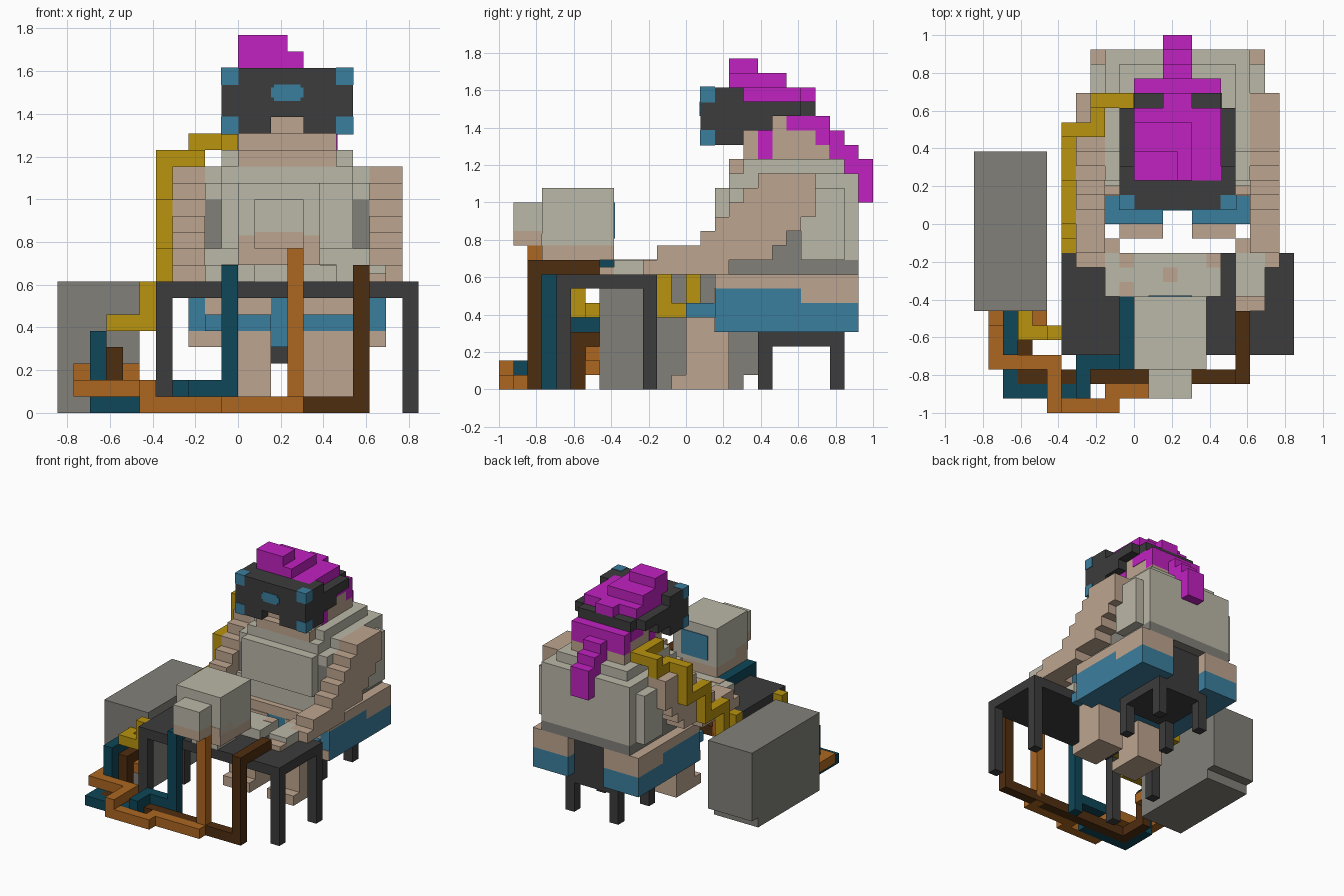
import bpy, bmesh
from mathutils import Vector

cube = bpy.data.objects.get("Cube")
if cube:
    bpy.data.objects.remove(cube, do_unlink=True)

U = 1 / 13   # size of one block
MID = 3      # mirror plane of the seated figure, in blocks


def lin(c):
    c /= 255
    return c / 12.92 if c <= 0.04045 else ((c + 0.055) / 1.055) ** 2.4


def material(name, *rgb):
    m = bpy.data.materials.new(name)
    col = [lin(c) for c in rgb] + [1]
    m.diffuse_color = col
    m.use_nodes = True
    for n in m.node_tree.nodes:
        if n.type == 'BSDF_PRINCIPLED':
            n.inputs["Base Color"].default_value = col
    return m


CHAR = material("charcoal", 60, 60, 60)
LIGHT = material("light grey", 187, 184, 168)
MIDG = material("mid grey", 130, 128, 121)
SKIN = material("skin", 189, 165, 143)
BLUE = material("blue", 59, 126, 158)
PINK = material("magenta", 193, 33, 193)
TEAL = material("teal", 14, 71, 88)
ORANGE = material("orange", 172, 103, 33)
BROWN = material("brown", 79, 45, 16)
YELLOW = material("yellow", 184, 147, 14)


def part(name, mat, *boxes, mirror=False):
    """Blocks (x0, x1, y0, y1, z0, z1) joined in one object."""
    boxes = list(boxes)
    if mirror:
        boxes += [(2 * MID - b[1], 2 * MID - b[0], *b[2:]) for b in boxes]
    bm = bmesh.new()
    for b in boxes:
        vs = bmesh.ops.create_cube(bm, size=1)["verts"]
        for v in vs:
            v.co = Vector(b[2 * i + (v.co[i] > 0)] * U for i in range(3))
    me = bpy.data.meshes.new(name)
    bm.to_mesh(me)
    bm.free()
    me.materials.append(mat)
    ob = bpy.data.objects.new(name, me)
    bpy.context.collection.objects.link(ob)
    return ob


def cable(name, mat, *pts):
    """One-block-thick cable through block positions."""
    boxes = []
    for a, b in zip(pts, pts[1:]):
        box = []
        for i in range(3):
            box += [min(a[i], b[i]), max(a[i], b[i]) + 1]
        boxes.append(box)
    part(name, mat, *boxes)


def table_legs(x0, x1, y0, y1, h):
    return [(x, x + 1, y, y + 1, 0, h) for x in (x0, x1 - 1) for y in (y0, y1 - 1)]


# Furniture
part("desk", CHAR, (-5, 11, -9, -2, 7, 8), *table_legs(-5, 11, -9, -2, 7))
part("stool", CHAR, (0, 6, 5, 11, 3, 4), (1, 5, 8, 11, 4, 8), *table_legs(0, 6, 5, 11, 3))
part("computer_case", MIDG, (-11, -6, -6, 5, 1, 8), (-11, -6, -6, 4, 0, 1))

# Things on the desk
part("monitor", LIGHT, (0, 5, -10, -5, 10, 14), (1, 4, -12, -10, 11, 13))
part("monitor_base", SKIN, (0, 5, -10, -5, 9, 10), (1, 4, -12, -10, 10, 11),
     (0, 5, -10.03, -8, 10, 10.8))
part("monitor_stand", LIGHT, (1, 4, -9, -6, 8, 9))
part("monitor_screen", BLUE, (1, 4, -5, -4.92, 10.5, 13))
part("keyboard", LIGHT, (-2, 6, -5, -2, 8, 9))
part("keyboard_marks", SKIN, (-1, 0, -5, -4, 9, 9.04), (2, 3, -4, -3, 9, 9.04),
     (5, 6, -3, -2, 9, 9.04), (-1, 0, -3, -2, 9, 9.04))
part("mouse", LIGHT, (7, 9, -5, -2, 8, 9))
part("mouse_pad", SKIN, (7, 9, -6, -5, 8, 8.5))

# Legs and shorts
part("lower_legs", SKIN, (4, 7, 0, 3, 0, 5), (4, 7, -1, 0, 0, 1), mirror=True)
part("shorts", BLUE, (-3, 9, 2, 8, 4, 7), (5, 9, 8, 12, 4, 6), (-3, 1, 8, 12, 4, 6),
     (4, 8, 0, 2, 5, 6), (-2, 2, 0, 2, 5, 6))
part("thigh_fronts", SKIN, (4, 9, 1.93, 2, 4, 5), (4, 8, 1.93, 2, 6, 7), mirror=True)
part("hips", SKIN, (-3, 9, 2, 8, 7, 8))
part("rear_hips", SKIN, (5, 9, 8, 12, 6, 8), mirror=True)

# Torso
part("shirt_hem", MIDG, (-2, 8, 3, 12, 8, 9))
part("shirt_sides", MIDG, (-2, 8, 3, 8, 9, 13))
part("shirt", LIGHT, (-1, 7, 2, 3, 10, 14), (-2, 8, 3, 8, 13, 14),
     (-1, 7, 3, 11, 13, 15), (-1, 7, 4, 11, 15, 16), (-2, 8, 2.6, 3, 8, 10),
     (-2, 8, 5, 11, 14, 15))
part("shirt_back", LIGHT, (-3, 9, 8, 11, 9, 14), (-2, 8, 11, 12, 9, 15))

# Arms step down from the shoulder to the hand
steps = [(-2, 3, 8, 10), (1, 5, 9, 11), (2, 6, 9, 12), (3, 7, 10, 13),
         (4, 8, 11, 14), (5, 9, 12, 15)]
part("arms", SKIN, *[(8, 10, *s) for s in steps], (8, 10, -3, -2, 8, 9),
     (7, 8, -2, -1, 8, 9), mirror=True)

# Head
part("head", SKIN, (0, 6, 3, 9, 15, 16), (0, 6, 4, 10, 16, 17), (0, 6, 4, 9, 17, 19),
     (2, 4, 2, 4, 17, 18))

# Headset with its strap
part("headset", CHAR, (-1, 7, 1, 3, 18, 21), (-1, 2, 1, 3, 17, 18), (4, 7, 1, 3, 17, 18),
     (-1, 0, 3, 4, 17, 21), (6, 7, 3, 4, 17, 21))
part("headset_strap", CHAR, (6, 7, 4, 6, 18, 20), (6, 7, 6, 8, 19, 20),
     (0, 3, 3, 9, 19, 20), mirror=True)
c = 0.04
part("headset_corners", BLUE, *[(x - c, x + 1 + c, 1 - c, 2, z - c, z + 1 + c)
     for x in (-1, 6) for z in (17, 20)])
part("headset_light", BLUE, (2.2, 3.8, 0.94, 1, 19, 20), (2, 4, 0.94, 1, 19.2, 19.8))

# Hair
part("hair_top", PINK, (0, 6, 3, 8, 20, 21), (0, 4, 3, 7, 21, 22), (0, 3, 3, 5, 22, 23),
     (2, 4, 8, 9, 20, 21))
part("hair_back", PINK, (0, 6, 9, 10, 17, 19), (-0.05, 6.05, 7, 9, 18, 19),
     (-0.05, 6.05, 5, 6, 16, 18))
part("ponytail", PINK, (2, 4, 9, 11, 16, 18), (2, 4, 10, 12, 15, 17), (2, 4, 11, 13, 14, 16),
     (2, 4, 12, 13, 13, 16))

# Cables
cable("headset_cable", YELLOW, (-1, 5, 16), (-1, 8, 16), (-3, 8, 16), (-3, 8, 15), (-3, 6, 15),
      (-5, 6, 15), (-5, 6, 12), (-5, 3, 12), (-5, 3, 9), (-5, 0, 9), (-5, 0, 5), (-5, -2, 5),
      (-5, -2, 7), (-5, -8, 7), (-6, -8, 7), (-6, -8, 5), (-8, -8, 5), (-8, -7, 5))
cable("keyboard_cable", TEAL, (-1, -6, 8), (-1, -10, 8), (-1, -10, 0), (-1, -10, 1),
      (-4, -10, 1), (-4, -12, 1), (-4, -12, 0), (-9, -12, 0), (-9, -9, 0), (-9, -9, 4),
      (-9, -7, 4))
cable("monitor_cable", ORANGE, (3, -11, 9), (3, -11, 0), (3, -12, 0), (-2, -12, 0),
      (-2, -13, 0), (-6, -13, 0), (-6, -13, 1), (-6, -10, 1), (-10, -10, 1), (-10, -7, 1),
      (-10, -7, 2), (-7, -7, 2))
cable("mouse_cable", BROWN, (7, -7, 8), (7, -11, 8), (7, -11, 0), (-8, -11, 0),
      (-8, -8, 0), (-8, -8, 3), (-8, -7, 3))
